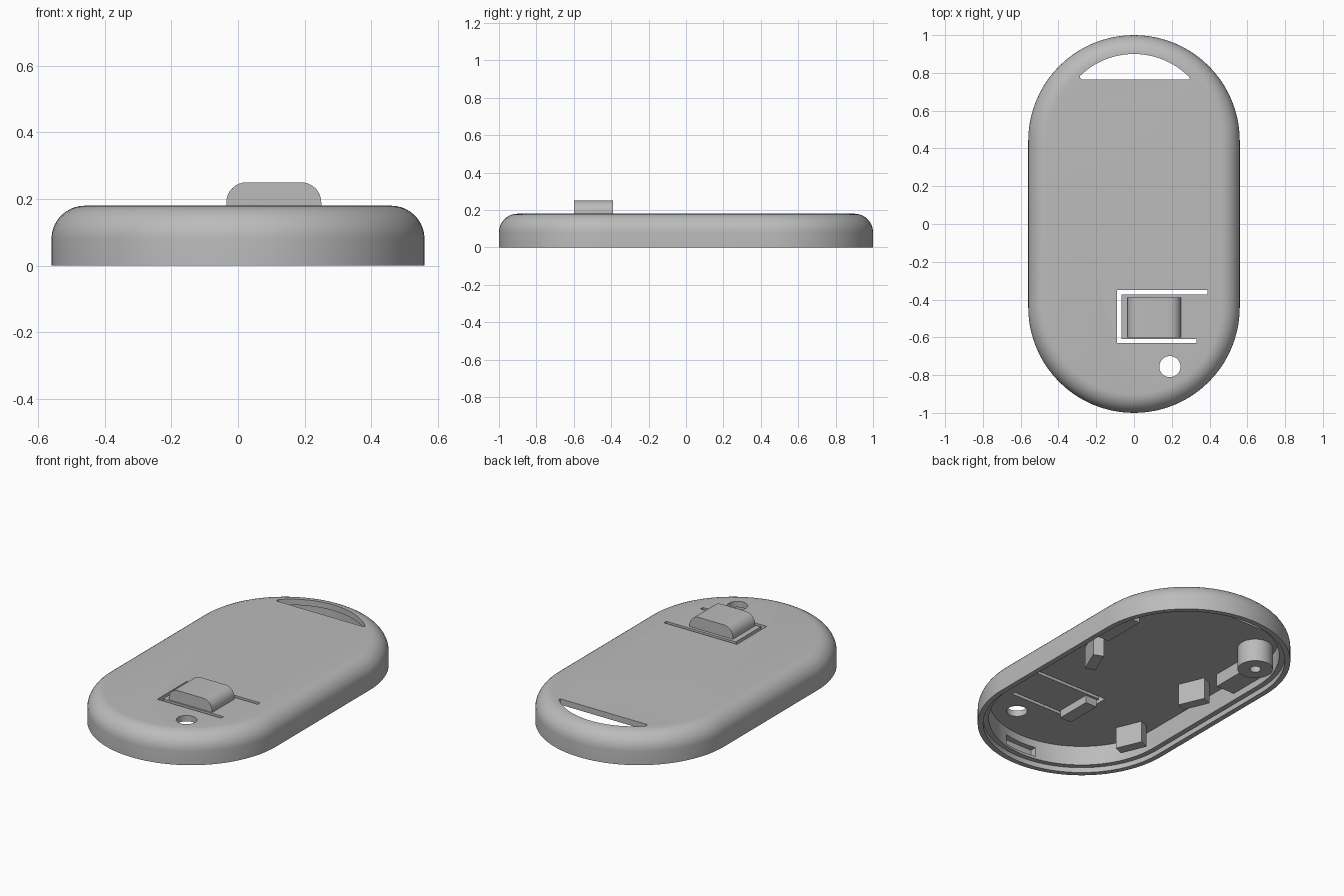
import bpy, bmesh, math
from mathutils import Matrix, Vector

if "Cube" in bpy.data.objects:
    bpy.data.objects.remove(bpy.data.objects["Cube"])

grey = bpy.data.materials.new("grey plastic")
grey.diffuse_color = (0.5, 0.5, 0.5, 1)
grey.use_nodes = True
grey.node_tree.nodes["Principled BSDF"].inputs["Base Color"].default_value = grey.diffuse_color

ROOF = 0.145   # underside of the roof


def finish(name, bm, smooth=True):
    bmesh.ops.recalc_face_normals(bm, faces=bm.faces)
    me = bpy.data.meshes.new(name)
    bm.to_mesh(me)
    bm.free()
    me.materials.append(grey)
    ob = bpy.data.objects.new(name, me)
    bpy.context.collection.objects.link(ob)
    if smooth:
        shade(ob)
    return ob


def shade(ob):
    bpy.ops.object.select_all(action='DESELECT')
    ob.select_set(True)
    bpy.context.view_layer.objects.active = ob
    bpy.ops.object.shade_smooth_by_angle(angle=math.radians(30))


def prism(name, pts, lo, hi, matrix=None, smooth=True):
    """Extrude a 2D outline between two heights."""
    bm = bmesh.new()
    a = [bm.verts.new((x, y, lo)) for x, y in pts]
    b = [bm.verts.new((x, y, hi)) for x, y in pts]
    n = len(pts)
    bm.faces.new(a)
    bm.faces.new(b)
    for i in range(n):
        j = (i + 1) % n
        bm.faces.new((a[i], a[j], b[j], b[i]))
    if matrix:
        bmesh.ops.transform(bm, matrix=matrix, verts=bm.verts)
    return finish(name, bm, smooth)


def box(name, x0, x1, y0, y1, z0, z1, matrix=None):
    return prism(name, [(x0, y0), (x1, y0), (x1, y1), (x0, y1)], z0, z1, matrix, False)


def arc(cx, cy, r, a0, a1, n):
    return [(cx + r * math.cos(math.radians(a0 + (a1 - a0) * i / n)),
             cy + r * math.sin(math.radians(a0 + (a1 - a0) * i / n))) for i in range(n + 1)]


def stadium(r):
    return arc(0, 0.44, r, 0, 180, 40) + arc(0, -0.44, r, 180, 360, 40)


# Hollow shell: a profile of (radius, height) swept round the pill outline
profile = [(0.50, ROOF), (0.50, 0.03), (0.53, 0.03), (0.53, 0), (0.56, 0)]
profile += arc(0.46, 0.08, 0.10, 0, 90, 10)
bm = bmesh.new()
rings = [[bm.verts.new((x, y, z)) for x, y in stadium(r)] for r, z in profile]
for a, b in zip(rings, rings[1:]):
    for i in range(len(a)):
        j = (i + 1) % len(a)
        bm.faces.new((a[i], a[j], b[j], b[i]))
bm.faces.new(rings[0])
bm.faces.new(rings[-1])
shell = finish("shell", bm, False)

# Openings: strap slot, lamp hole, latch slit, catch recess
half = math.degrees(math.asin(0.285 / 0.41))
slot = arc(0, 0.49, 0.41, 90 - half, 90 + half, 28)
slot += [(-0.285, 0.772), (-0.275, 0.765), (0.29, 0.765), (0.297, 0.772)]
slit = [(0.39, -0.35), (-0.09, -0.35), (-0.09, -0.63), (0.33, -0.63),
        (0.33, -0.608), (-0.067, -0.608), (-0.067, -0.372), (0.39, -0.372)]
cutters = [
    prism("strap_slot_cutter", slot, 0.1, 0.3),
    prism("lamp_hole_cutter", arc(0.19, -0.755, 0.056, 0, 348.75, 31), 0.1, 0.3),
    prism("latch_slit_cutter", slit, 0.1, 0.3),
    box("catch_recess_cutter", -0.09, 0.12, -0.97, -0.88, 0.045, 0.10),
]
for c in cutters:
    c.hide_render = True
    m = shell.modifiers.new("cut", 'BOOLEAN')
    m.object, m.operation, m.solver = c, 'DIFFERENCE', 'EXACT'
    bpy.context.view_layer.objects.active = shell
    bpy.ops.object.modifier_apply(modifier=m.name)
for c in cutters:
    bpy.data.objects.remove(c)
shade(shell)

# Latch button: rounded outline in x-z, extruded along y
outline = [(-0.035, 0.16), (0.25, 0.16)]
outline += arc(0.19, 0.19, 0.06, 0, 90, 8) + arc(0.025, 0.19, 0.06, 90, 180, 8)
prism("latch_button", outline, 0.39, 0.60, Matrix.Rotation(math.pi / 2, 4, 'X'))

# Lip under the latch tongue
box("latch_lip", -0.06, 0.015, -0.60, -0.385, 0.10, 0.15)

# Screw boss with a blind hole, turned from a profile
bm = bmesh.new()
turn = [(0.095, 0.15), (0.095, 0.012), (0.03, 0.012), (0.03, 0.12)]
N = 32
rings = [[bm.verts.new((-0.356 + x, 0.592 + y, z))
          for x, y in arc(0, 0, r, 0, 360 - 360 / N, N - 1)] for r, z in turn]
for a, b in zip(rings, rings[1:]):
    for i in range(N):
        j = (i + 1) % N
        bm.faces.new((a[i], a[j], b[j], b[i]))
bm.faces.new(rings[0])
bm.faces.new(rings[-1])
finish("screw_boss", bm)

# Angled board supports hanging from the roof
for name, x, y, turn_deg in (("support_left", -0.35, 0.085, 23),
                             ("support_right", 0.35, 0.085, -23),
                             ("support_front", -0.392, -0.49, 23)):
    mat = Matrix.Translation(Vector((x, y, 0))) @ Matrix.Rotation(math.radians(turn_deg), 4, 'Z')
    box(name, -0.03, 0.03, -0.078, 0.078, 0.018, 0.15, mat)

# Side ledges along both long walls
for name, s in (("ledge_left", -1), ("ledge_right", 1)):
    xs = sorted((s * 0.38, s * 0.51))
    box(name, xs[0], xs[1], 0.24, 0.50, 0.07, 0.15)
